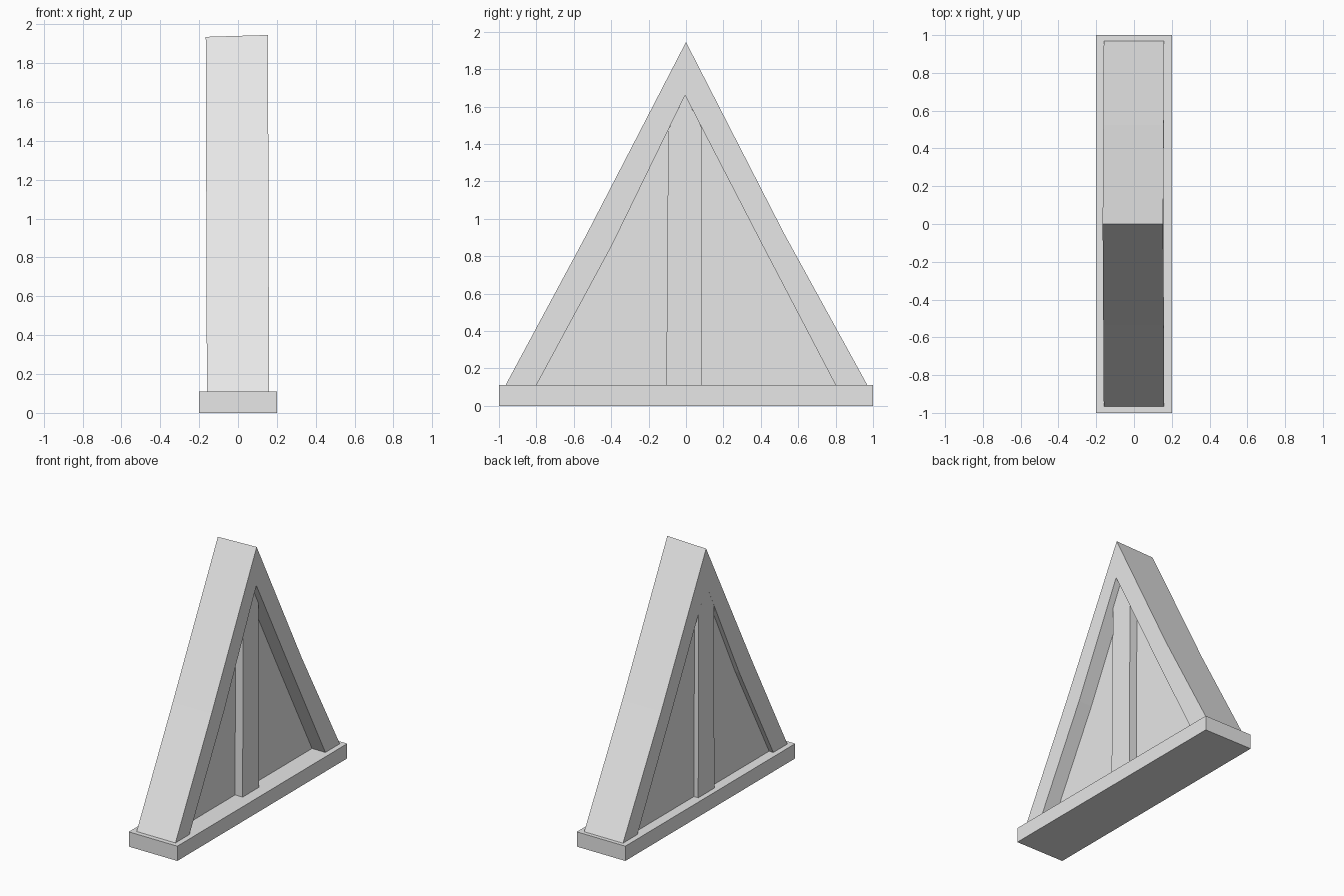
import bpy, bmesh

cube = bpy.data.objects.get("Cube")
if cube:
    bpy.data.objects.remove(cube, do_unlink=True)

grey = bpy.data.materials.new("plain grey")
grey.use_nodes = True
grey.diffuse_color = (0.8, 0.8, 0.8, 1)
grey.node_tree.nodes["Principled BSDF"].inputs["Base Color"].default_value = (0.8, 0.8, 0.8, 1)

BASE_TOP = 0.11
PEAK = 1.94


def finish(name, bm):
    bmesh.ops.recalc_face_normals(bm, faces=bm.faces)
    mesh = bpy.data.meshes.new(name)
    bm.to_mesh(mesh)
    bm.free()
    mesh.materials.append(grey)
    obj = bpy.data.objects.new(name, mesh)
    bpy.context.collection.objects.link(obj)
    return obj


def lean(bm):
    """Slight hand-made lean: the upper part drifts to one side."""
    for v in bm.verts:
        t = max(0, (v.co.z - BASE_TOP) / (PEAK - BASE_TOP))
        v.co.x -= 0.006 * t
        if v.co.z > 1.9:
            v.co.z += 0.03 * v.co.x


def slab(name, profile, x0, x1):
    """Extrude a side-on (y, z) outline from x0 to x1."""
    bm = bmesh.new()
    face = bm.faces.new([bm.verts.new((x0, y, z)) for y, z in profile])
    extruded = bmesh.ops.extrude_face_region(bm, geom=[face])["geom"]
    moved = [g for g in extruded if isinstance(g, bmesh.types.BMVert)]
    bmesh.ops.translate(bm, verts=moved, vec=(x1 - x0, 0, 0))
    lean(bm)
    return finish(name, bm)


# Outer and inner outlines of the gable, slightly bent halfway up
outer = [(-0.965, BASE_TOP), (-0.535, 0.91), (0, PEAK), (0.525, 0.92), (0.97, BASE_TOP)]
inner = [(-0.8, BASE_TOP), (-0.395, 0.86), (-0.005, 1.66), (0.408, 0.86), (0.8, BASE_TOP)]

# Base plinth
slab("base", [(-1, 0), (1, 0), (1, BASE_TOP), (-1, BASE_TOP)], -0.2, 0.2)

# Gable frame: quads between the two outlines, closed into a solid
bm = bmesh.new()
rings = [[bm.verts.new((x, y, z)) for y, z in line]
         for line, x in ((outer, 0.16), (inner, 0.16), (inner, -0.16), (outer, -0.16))]
for a, b in zip(rings, rings[1:] + rings[:1]):
    for i in range(len(outer) - 1):
        bm.faces.new((a[i], a[i + 1], b[i + 1], b[i]))
for end in (0, -1):
    bm.faces.new([ring[end] for ring in rings])
lean(bm)
finish("gable_frame", bm)

# Recessed infill panel
slab("infill_panel", inner, -0.125, 0.05)

# Central post with a pointed top fitting under the peak
slab("centre_post", [(-0.105, BASE_TOP), (0.085, BASE_TOP), (0.085, 1.485),
                     (-0.005, 1.66), (-0.095, 1.475)], -0.16, 0.112)
